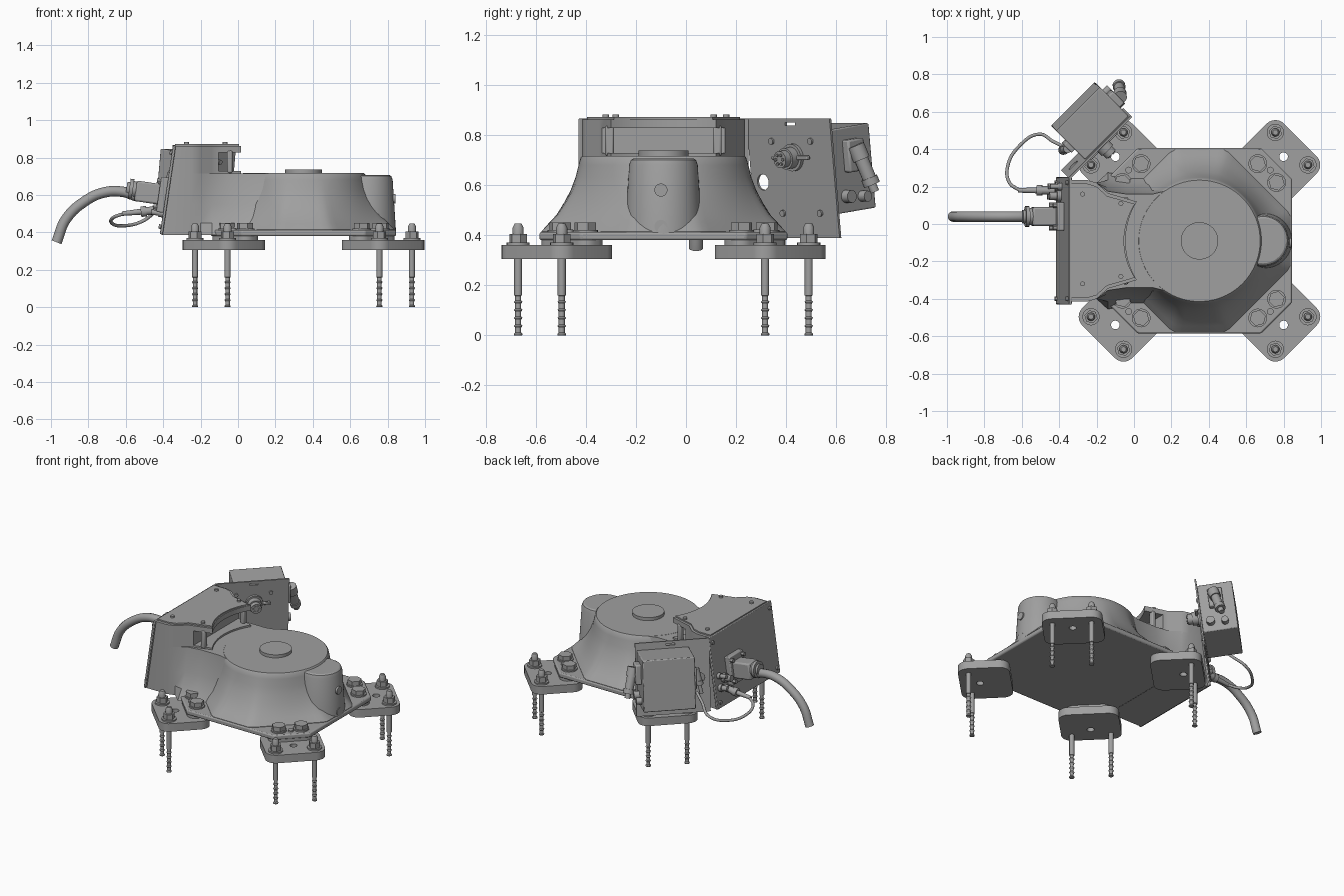
import bpy, bmesh, math
from mathutils import Vector, Matrix

cube = bpy.data.objects.get("Cube")
if cube:
    bpy.data.objects.remove(cube, do_unlink=True)

grey = bpy.data.materials.new("cast_grey")
grey.use_nodes = True
grey.diffuse_color = (0.35, 0.35, 0.35, 1)
grey.node_tree.nodes["Principled BSDF"].inputs["Base Color"].default_value = grey.diffuse_color

CX, CY = 0.35, -0.09          # turret axis
IDENT = Matrix.Identity(4)
parts = []


def finish(name, bm, mat=IDENT, bevel=0):
    bmesh.ops.recalc_face_normals(bm, faces=bm.faces)
    bm.transform(mat)
    me = bpy.data.meshes.new(name)
    bm.to_mesh(me)
    bm.free()
    ob = bpy.data.objects.new(name, me)
    bpy.context.collection.objects.link(ob)
    me.materials.append(grey)
    if bevel:
        mod = ob.modifiers.new("edge", "BEVEL")
        mod.width, mod.segments, mod.limit_method = bevel, 2, "ANGLE"
    parts.append(ob)
    return ob


def loft(name, rings, mat=IDENT, bevel=0):
    """Skin through rings of equal point count and cap both ends."""
    bm = bmesh.new()
    vs = [[bm.verts.new(p) for p in ring] for ring in rings]
    n = len(vs[0])
    for a, b in zip(vs, vs[1:]):
        for i in range(n):
            bm.faces.new((a[i], a[(i + 1) % n], b[(i + 1) % n], b[i]))
    bm.faces.new(vs[0][::-1])
    bm.faces.new(vs[-1])
    return finish(name, bm, mat, bevel)


def prism(name, outline, z0, z1, mat=IDENT, bevel=0):
    return loft(name, [[(x, y, z) for x, y in outline] for z in (z0, z1)], mat, bevel)


def turned(name, base, axis, profile, sides=24, mat=IDENT):
    """Round or hexagonal part from (distance, radius) pairs along an axis."""
    place = mat @ Matrix.Translation(base) @ Vector(axis).to_track_quat("Z", "Y").to_matrix().to_4x4()
    rings = [[(r * math.cos(math.tau * i / sides), r * math.sin(math.tau * i / sides), d)
              for i in range(sides)] for d, r in profile]
    return loft(name, rings, place)


def rod(name, base, axis, length, r, sides=24, mat=IDENT):
    return turned(name, base, axis, [(0, r), (length, r)], sides, mat)


def block(name, centre, size, mat=IDENT, bevel=0):
    bm = bmesh.new()
    bmesh.ops.create_cube(bm, size=1)
    bm.transform(Matrix.Translation(centre) @ Matrix.Diagonal((*size, 1)))
    return finish(name, bm, mat, bevel)


def rounded(x0, x1, y0, y1, r):
    pts = []
    for k, (x, y) in enumerate([(x1 - r, y1 - r), (x0 + r, y1 - r), (x0 + r, y0 + r), (x1 - r, y0 + r)]):
        for i in range(7):
            a = math.pi / 2 * (k + i / 6)
            pts.append((x + r * math.cos(a), y + r * math.sin(a)))
    return pts


def cut(ob, cutter):
    parts.remove(cutter)
    cutter.hide_render = True
    cutter.hide_set(True)
    mod = ob.modifiers.new("cut", "BOOLEAN")
    mod.object, mod.solver = cutter, "EXACT"


def cable(name, points, r):
    cu = bpy.data.curves.new(name, "CURVE")
    cu.dimensions, cu.bevel_depth, cu.bevel_resolution, cu.use_fill_caps = "3D", r, 4, True
    sp = cu.splines.new("BEZIER")
    sp.bezier_points.add(len(points) - 1)
    for bp, p in zip(sp.bezier_points, points):
        bp.co, bp.handle_left_type, bp.handle_right_type = p, "AUTO", "AUTO"
    ob = bpy.data.objects.new(name, cu)
    cu.materials.append(grey)
    bpy.context.collection.objects.link(ob)


# Flared turret base: circle at the top blending to a chamfered square
centre = Matrix.Translation((CX, CY, 0))
rings = []
for z, t in [(.40, 1), (.415, 1), (.45, .8), (.48, .62), (.53, .42), (.58, .25), (.63, .13), (.68, .05), (.708, 0)]:
    ring = []
    for i in range(96):
        a = math.tau * i / 96
        c, s = math.cos(a), math.sin(a)
        foot = min(.487 / max(abs(c), abs(s)), .63 / (abs(c) + abs(s)))
        r = .331 + (foot - .331) * t
        ring.append((r * c, r * s, z))
    rings.append(ring)
rings.append([(x * .98, y * .98, .716) for x, y, z in rings[-1]])
loft("turret_base", rings, centre)
rod("top_boss", (CX, CY, .71), (0, 0, 1), .027, .1, 48)

# Octagonal flange under the base
h, k = .495, .33
prism("base_flange", [(h, -k), (h, k), (k, h), (-k, h), (-h, k), (-h, -k), (-k, -h), (k, -h)],
      .38, .412, centre, .008)

# Side bulge with two round ports
turned("side_bulge", (.69, CY, .40), (0, 0, 1), [(0, .155), (.28, .137), (.3, .13), (.306, .12)], 48)
for z in (.435, .58):
    rod("side_port", (.78, -.1, z), (1, 0, 0), .062, .026)

# Rear housing: neck merging into the turret, then a raised block
half = [(-.34, .325), (-.25, .325), (-.2, .31), (-.14, .265), (-.04, .25), (.1, .25), (.3, .3)]


def housing_ring(z, spread):
    side = [(x - .065 * (.86 - z) / .47 * (x < -.3), y + spread * (x > -.2)) for x, y in half]
    return [(x, CY - y, z) for x, y in side] + [(x, CY + y, z) for x, y in reversed(side)]


loft("housing_neck", [housing_ring(.385, .1), housing_ring(.45, .06), housing_ring(.55, .02), housing_ring(.715, 0)])

arc = [(CX - .395 * math.cos(a), -.395 * math.sin(a)) for a in [math.radians(d) for d in range(-32, 33, 4)]]
plan = [(-.34, -.325), (-.25, -.325), (-.2, -.31), (-.14, -.255), (-.07, -.235)]
plan += [(x, y) for x, y in arc[::-1]] + [(x, -y) for x, y in reversed(plan)]
upper = loft("housing_top", [[(x - .065 * (.86 - z) / .47 * (x < -.3), CY + y, z) for x, y in plan]
                             for z in (.70, .862)])
cut(upper, block("recess_cutter", (.03, CY, .777), (.27, .9, .1)))
for s in (-1, 1):
    block("recess_pillar", (-.045, CY + s * .215, .777), (.03, .035, .12), IDENT, .008)
prism("top_cover", [(x * .96 - .01, CY + y * .94) for x, y in plan], .86, .871)
for x, y in [(-.275, .16), (-.07, .11), (-.07, -.28), (-.275, -.32)]:
    rod("cover_screw", (x, y, .868), (0, 0, 1), .014, .013, 16)

# Slanted rear plate; its local z runs up the slope
slope = math.atan2(.07, .475)
rear = Matrix.Translation((-.375, CY, .627)) @ Matrix.Rotation(slope, 4, "Y")
block("rear_plate", (0, 0, 0), (.016, .68, .48), rear, .004)
for y in (-.31, .31):
    for z in (-.2, .2):
        rod("rear_screw", (-.005, y, z), (-1, 0, 0), .015, .012, 12, rear)

# Main cable connector and the thick curved cable
block("connector_mount", (-.025, .13, -.03), (.04, .15, .19), rear, .006)
block("connector_body", (-.1, .13, -.03), (.14, .1, .11), rear, .01)
turned("connector_gland", (-.16, .13, -.025), (-1, 0, 0), [(0, .045), (.025, .045), (.025, .055), (.045, .055),
                                                       (.045, .036), (.06, .036)], 24, rear)
for y in (.07, .19):
    for z in (-.1, .04):
        rod("mount_bolt", (-.04, y, z), (-1, 0, 0), .025, .014, 6, rear)
cable("main_cable", [(-.54, .04, .592), (-.62, .04, .617), (-.72, .04, .612), (-.82, .04, .565),
                     (-.92, .04, .47), (-.97, .04, .347)], .028)

# Signal connectors and the thin looping cable
for y, z, size in [(.24, -.06, .03), (.29, -.11, .024), (.235, -.13, .02), (.29, -.03, .02)]:
    turned("signal_socket", (0, y, z), (-1, 0, 0), [(0, size), (.03, size), (.03, size * .7), (.07, size * .7)], 16, rear)
turned("signal_plug", (-.42, .18, .52), (-1, 0, -.1), [(0, .022), (.07, .022), (.07, .028), (.1, .028),
                                                    (.1, .016), (.2, .012)], 16)
cable("signal_cable", [(-.61, .18, .5), (-.665, .22, .48), (-.675, .31, .45), (-.61, .42, .435),
                       (-.51, .48, .46), (-.43, .44, .52), (-.37, .41, .56)], .009)

# Diagonal panel carrying the control box
tilt = Matrix.Translation((-.2, .43, .627)) @ Matrix.Rotation(math.pi / 4, 4, "Z") @ Matrix.Rotation(.12, 4, "X")
panel = block("diagonal_panel", (0, 0, 0), (.47, .01, .48), tilt)
cut(panel, rod("panel_hole_cutter", (-.17, -.1, -.015), (0, 1, 0), .2, .032, 24, tilt))
cut(panel, block("panel_slot_cutter", (.01, 0, .218), (.055, .1, .012), tilt))
block("control_box", (.06, .115, .025), (.33, .22, .34), tilt, .006)
turned("panel_socket", (.015, 0, .085), (0, -1, 0), [(0, .055), (.02, .055), (.02, .043), (.055, .043),
                                                    (.055, .034), (.085, .034)], 24, tilt)
for i in range(6):
    a = math.tau * i / 6
    rod("socket_pin", (.015 + .02 * math.cos(a), -.08, .085 + .02 * math.sin(a)), (0, -1, 0), .012, .006, 8, tilt)
block("socket_latch", (.015, -.022, .085), (.2, .02, .016), tilt, .004)
for x, z in [(-.1, .15), (.12, .15), (-.07, -.14), (.14, -.14)]:
    rod("panel_screw", (x, 0, z), (0, -1, 0), .014, .013, 12, tilt)

# Connectors on both ends of the control box
turned("box_plug", (.265, .10, .12), (.25, .2, -1), [(0, .035), (.06, .035), (.06, .028), (.14, .028),
                                                  (.14, .034), (.17, .034), (.17, .018), (.2, .018)], 16, tilt)
block("box_plug_base", (.24, .11, .08), (.04, .09, .13), tilt, .008)
rod("box_gland", (.22, .06, -.08), (1, 0, 0), .04, .026, 16, tilt)
rod("box_gland", (.22, .15, -.09), (1, 0, 0), .04, .022, 16, tilt)
block("box_end_latch", (-.115, .1, .02), (.03, .06, .14), tilt, .006)
turned("box_end_plug", (-.13, .1, .08), (-.2, 0, -1), [(0, .022), (.08, .022), (.08, .026), (.11, .026),
                                                    (.11, .012), (.17, .012)], 16, tilt)

# Four diagonal feet with anchor rods, nuts and flange bolts
anchor = [(0, .016)]
for i in range(5):
    anchor += [(.006 + .032 * i, .017), (.012 + .032 * i, .012), (.03 + .032 * i, .012)]
anchor += [(.16, .016), (.36, .016)]
for q in range(4):
    foot = centre @ Matrix.Rotation(math.pi / 4 + q * math.pi / 2, 4, "Z")
    plate = prism("foot_plate", rounded(.44, .763, -.189, .189, .066), .305, .36, foot)
    cut(plate, rod("foot_hole_cutter", (.636, 0, .2), (0, 0, 1), .3, .023, 24, foot))
    prism("foot_spacer", rounded(.455, .577, -.14, .14, .05), .355, .385, foot)
    for s in (-1, 1):
        y = s * .123
        turned("anchor_rod", (.697, y, 0), (0, 0, 1), anchor, 16, foot)
        turned("anchor_washer", (.697, y, .355), (0, 0, 1), [(0, .046), (.015, .046)], 24, foot)
        rod("anchor_nut", (.697, y, .365), (0, 0, 1), .04, .036, 6, foot)
        turned("anchor_stud", (.697, y, .4), (0, 0, 1), [(0, .022), (.03, .022), (.046, .014)], 16, foot)
        y = s * .071
        rod("flange_washer", (.512, y, .405), (0, 0, 1), .016, .05, 24, foot)
        rod("flange_bolt", (.512, y, .415), (0, 0, 1), .035, .044, 6, foot)
    rod("locating_pin", (.535, 0, .41), (0, 0, 1), .012, .018, 16, foot)

# Smooth round surfaces while keeping edges crisp
bpy.ops.object.select_all(action="DESELECT")
for ob in parts:
    ob.select_set(True)
bpy.context.view_layer.objects.active = parts[0]
bpy.ops.object.shade_smooth_by_angle(angle=math.radians(30))
